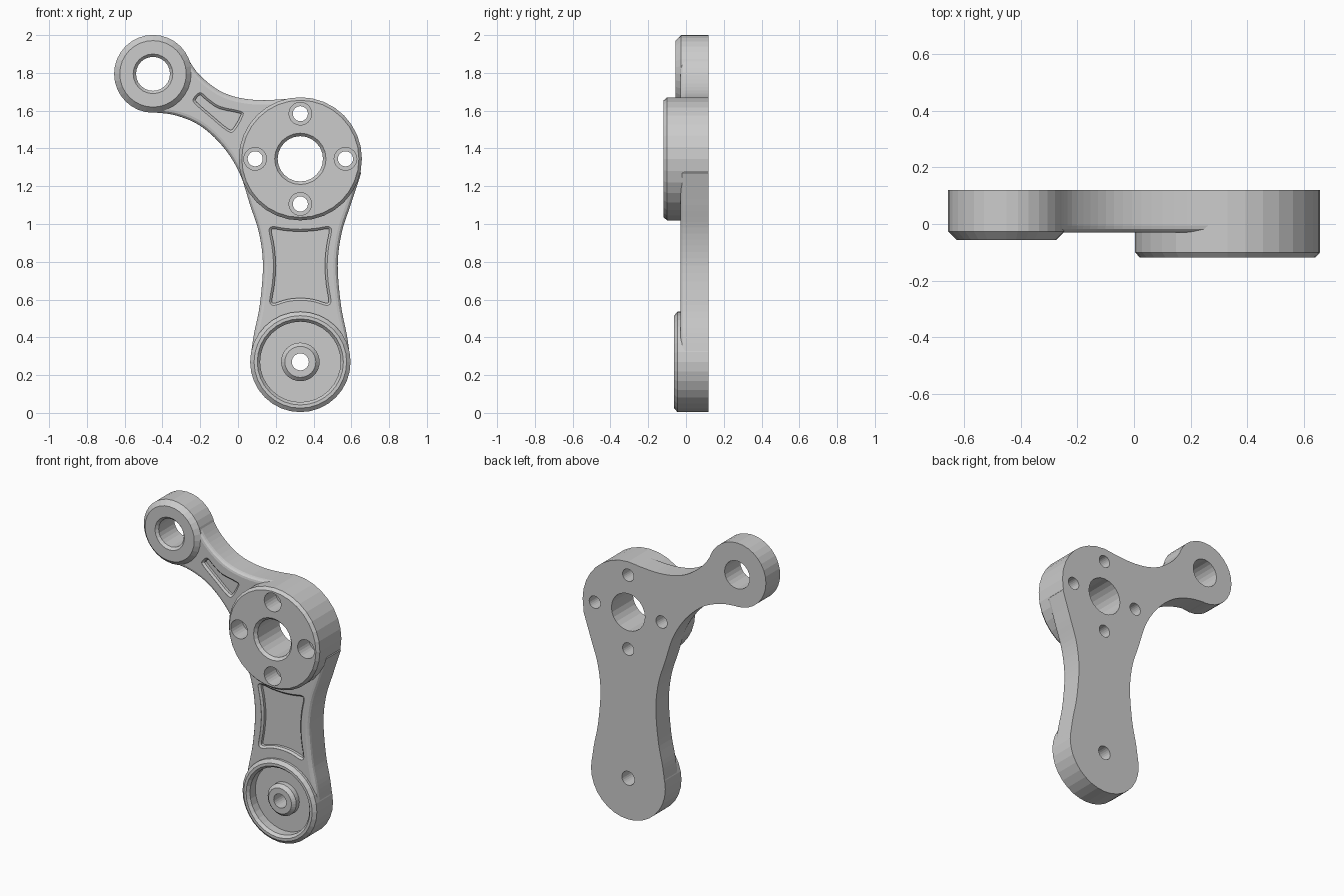
import bpy, bmesh, math
from mathutils import Vector

if "Cube" in bpy.data.objects:
    bpy.data.objects.remove(bpy.data.objects["Cube"])

BACK, FRONT = 0.12, -0.03
MAIN, LOW, TIP = (0.33, 1.345), (0.33, 0.27), (-0.45, 1.795)


def loft(name, rings):
    """Closed solid through equal-length rings of (x, y, z) points."""
    bm = bmesh.new()
    rows = [[bm.verts.new(p) for p in ring] for ring in rings]
    n = len(rows[0])
    for a, b in zip(rows, rows[1:]):
        for i in range(n):
            j = (i + 1) % n
            bm.faces.new((a[i], a[j], b[j], b[i]))
    bm.faces.new(rows[0][::-1])
    bm.faces.new(rows[-1])
    bmesh.ops.recalc_face_normals(bm, faces=bm.faces)
    me = bpy.data.meshes.new(name)
    bm.to_mesh(me)
    bm.free()
    ob = bpy.data.objects.new(name, me)
    bpy.context.collection.objects.link(ob)
    return ob


def disc(name, centre, profile, n=32):
    """Turned part about the y axis from (radius, y) pairs."""
    ang = [2 * math.pi * i / n for i in range(n)]
    return loft(name, [[(centre[0] + r * math.cos(a), y, centre[1] + r * math.sin(a))
                        for a in ang] for r, y in profile])


def inset(pts, d):
    pts = [Vector(p) for p in pts]
    n = len(pts)
    area = sum(pts[i - 1].x * pts[i].y - pts[i].x * pts[i - 1].y for i in range(n))
    s = 1 if area > 0 else -1
    out = []
    for i, p in enumerate(pts):
        t1 = (p - pts[i - 1]).normalized()
        t2 = (pts[(i + 1) % n] - p).normalized()
        n1, n2 = Vector((-t1.y, t1.x)), Vector((-t2.y, t2.x))
        out.append(p + (n1 + n2) * (s * d / max(0.4, 1 + n1.dot(n2))))
    return out


def prism(name, pts, layers):
    """Extruded outline with (y, inset) layers."""
    return loft(name, [[(p.x, y, p.y) for p in inset(pts, d)] for y, d in layers])


def smooth(pts, closed=False, steps=5):
    """Catmull-Rom curve through the points."""
    P = [Vector(p) for p in pts]
    n = len(P)
    Q = [P[-1]] + P + P[:2] if closed else [2 * P[0] - P[1]] + P + [2 * P[-1] - P[-2]]
    out = []
    for i in range(n if closed else n - 1):
        a, b, c, d = Q[i:i + 4]
        for k in range(steps):
            t = k / steps
            out.append(0.5 * (2 * b + (c - a) * t + (2 * a - 5 * b + 4 * c - d) * t * t
                              + (3 * b - a - 3 * c + d) * t ** 3))
    return out if closed else out + [P[-1]]


def combine(base, other, op):
    m = base.modifiers.new(op, 'BOOLEAN')
    m.operation, m.object, m.solver = op, other, 'EXACT'
    bpy.context.view_layer.objects.active = base
    bpy.ops.object.modifier_apply(modifier=m.name)
    bpy.data.objects.remove(other, do_unlink=True)


def mirror(pts):
    return [(2 * MAIN[0] - x, z) for x, z in reversed(pts)]


# Webs joining the three bosses, with a rounded front edge
side = [(0.067, 0.3), (0.085, 0.42), (0.115, 0.57), (0.132, 0.78),
        (0.112, 0.95), (0.064, 1.1), (0.008, 1.27)]
under = [(-0.08, 1.41), (-0.2, 1.52), (-0.33, 1.575), (-0.455, 1.592)]
over = [(-0.275, 1.89), (-0.2, 1.785), (-0.07, 1.692), (0.1, 1.656), (0.33, 1.668)]
outline = smooth(side + under) + [Vector(TIP)] + smooth(over) + smooth(mirror(side))
arm = prism("link_arm", outline, [(BACK, 0), (FRONT + 0.024, 0), (FRONT + 0.012, 0.003),
                                  (FRONT + 0.003, 0.012), (FRONT, 0.024)])

# Round bosses
for name, c, prof in (
        ("main_boss", MAIN, [(0.326, BACK), (0.326, -0.1), (0.31, -0.118)]),
        ("lower_boss", LOW, [(0.266, BACK), (0.266, -0.045), (0.245, -0.063)]),
        ("tip_boss", TIP, [(0.206, BACK), (0.206, -0.026), (0.176, -0.056)])):
    combine(arm, disc(name, c, prof), 'UNION')

# Lightening pockets
left = [(0.33, 0.972), (0.25, 0.977), (0.195, 0.986), (0.172, 0.982), (0.165, 0.96), (0.18, 0.88),
        (0.188, 0.78), (0.181, 0.68), (0.168, 0.6), (0.174, 0.575), (0.198, 0.57), (0.26, 0.589)]
lower_pocket = left + [(0.33, 0.596)] + mirror(left)[:-1]
upper_pocket = [(-0.2, 1.696), (-0.16, 1.665), (-0.095, 1.622), (0.01, 1.598), (0.026, 1.574),
                (-0.022, 1.492), (-0.06, 1.495), (-0.143, 1.563), (-0.228, 1.637), (-0.236, 1.664)]
for pts in (lower_pocket, upper_pocket):
    cut = prism("pocket_cut", smooth(pts, True, 3),
                [(-0.04, 0), (-0.029, 0), (-0.018, 0.012), (0.0, 0.012)])
    combine(arm, cut, 'DIFFERENCE')

# Lower bearing recess with its central hub
combine(arm, disc("recess_cut", LOW, [(0.228, -0.1), (0.228, -0.063), (0.213, -0.045),
                                      (0.213, 0.01)]), 'DIFFERENCE')
combine(arm, disc("hub", LOW, [(0.102, 0.06), (0.102, -0.022), (0.082, -0.042)]), 'UNION')

# Through holes
holes = [(LOW, [(0.045, -0.2), (0.045, 0.2)]),
         (TIP, [(0.105, -0.2), (0.105, -0.056), (0.09, -0.04), (0.09, 0.2)]),
         (MAIN, [(0.136, -0.2), (0.136, -0.118), (0.12, -0.1), (0.12, 0.2)])]
for k in range(4):
    a = k * math.pi / 2
    c = (MAIN[0] + 0.239 * math.cos(a), MAIN[1] + 0.239 * math.sin(a))
    holes.append((c, [(0.06, -0.2), (0.06, 0.0), (0.04, 0.0), (0.04, 0.2)]))
for c, prof in holes:
    combine(arm, disc("hole_cut", c, prof, 24), 'DIFFERENCE')
